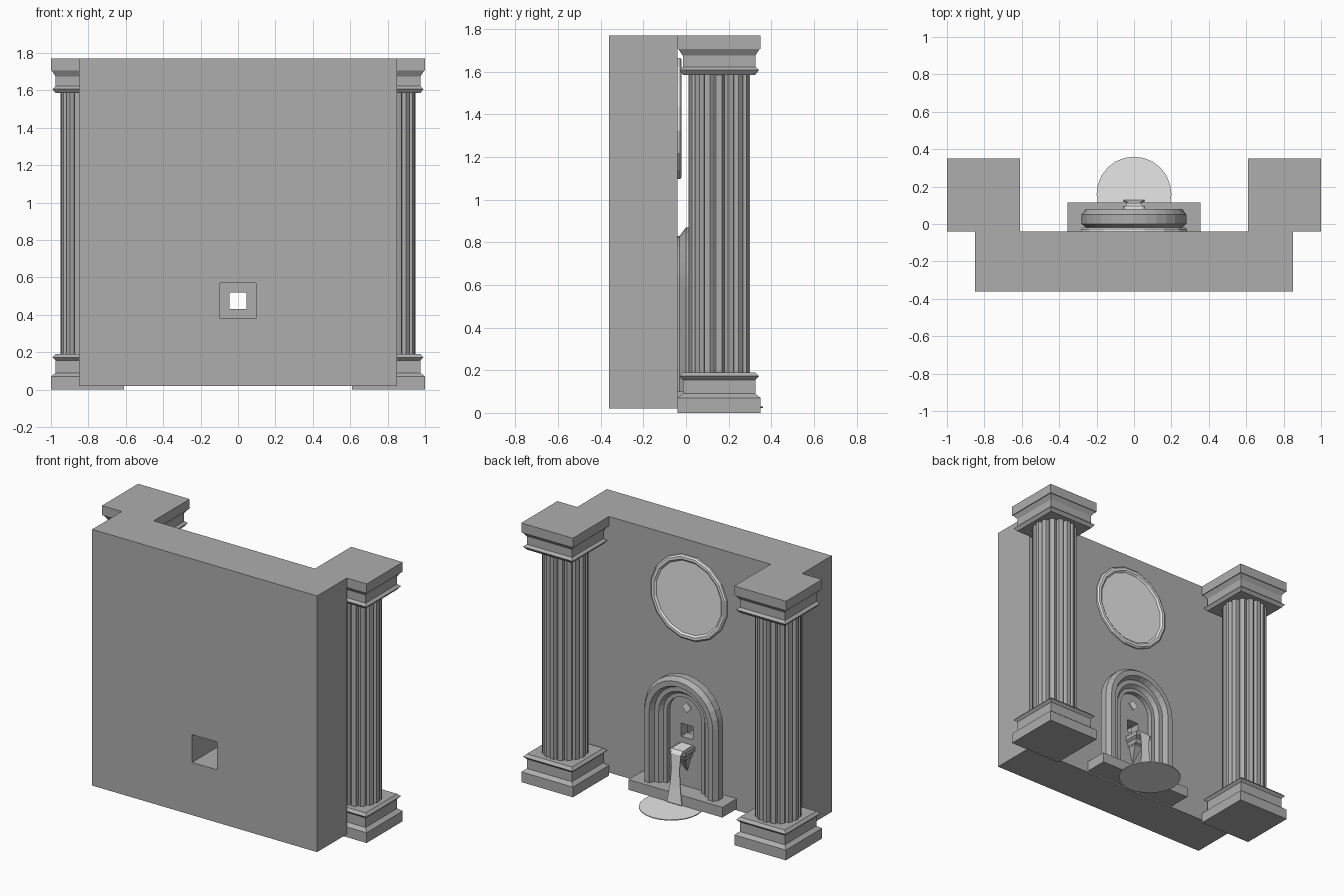
import bpy, bmesh, math

if "Cube" in bpy.data.objects:
    bpy.data.objects.remove(bpy.data.objects["Cube"])


def material(name, v):
    m = bpy.data.materials.new(name)
    m.diffuse_color = (v, v, v, 1)
    m.use_nodes = True
    m.node_tree.nodes["Principled BSDF"].inputs["Base Color"].default_value = m.diffuse_color
    return m


STONE = material("grey_stone", 0.42)
LIGHT = material("pale_grey", 0.8)


def make(name, verts, faces, mat):
    me = bpy.data.meshes.new(name)
    me.from_pydata(verts, [], faces)
    bm = bmesh.new()
    bm.from_mesh(me)
    bmesh.ops.recalc_face_normals(bm, faces=bm.faces)
    bm.to_mesh(me)
    bm.free()
    ob = bpy.data.objects.new(name, me)
    bpy.context.collection.objects.link(ob)
    me.materials.append(mat)
    return ob


def loft(name, rings, mat, caps=True, loop=False):
    """Bridge equal-length closed rings of points."""
    n, k = len(rings[0]), len(rings)
    verts = [p for r in rings for p in r]
    faces = []
    for i in range(k if loop else k - 1):
        a, b = i * n, ((i + 1) % k) * n
        for j in range(n):
            q = (j + 1) % n
            faces.append((a + j, a + q, b + q, b + j))
    if caps and not loop:
        faces += [tuple(range(n)), tuple(range((k - 1) * n, k * n))]
    return make(name, verts, faces, mat)


def rect(x0, x1, y0, y1, z):
    return [(x0, y0, z), (x1, y0, z), (x1, y1, z), (x0, y1, z)]


def box(name, x0, x1, y0, y1, z0, z1, mat=STONE):
    return loft(name, [rect(x0, x1, y0, y1, z0), rect(x0, x1, y0, y1, z1)], mat)


def cut(ob, *bounds):
    c = box("cutter", *bounds)
    c.hide_render = True
    m = ob.modifiers.new("cut", 'BOOLEAN')
    m.operation, m.solver, m.object = 'DIFFERENCE', 'EXACT', c
    bpy.context.view_layer.objects.active = ob
    bpy.ops.object.modifier_apply(modifier=m.name)
    bpy.data.objects.remove(c)


# wall with a deep square recess and a small through hole
HOLE = (-0.046, 0.046, -0.5, 0.2, 0.43, 0.52)
wall = box("wall", -0.85, 0.85, -0.36, -0.04, 0.02, 1.77)
cut(wall, -0.095, 0.095, -0.5, -0.08, 0.38, 0.57)
cut(wall, *HOLE)

# columns: square moulded base and capital, fluted shaft
CY = 0.155
BASE = [(.195, 0), (.195, .07), (.17, .09), (.17, .155), (.187, .172), (.17, .19)]
CAP = [(.17, 1.585), (.187, 1.607), (.17, 1.622), (.17, 1.675), (.19, 1.705),
       (.195, 1.705), (.195, 1.77)]
for side, sx in (("left", -1), ("right", 1)):
    cx = 0.805 * sx
    for part, prof in (("base", BASE), ("capital", CAP)):
        loft(f"column_{part}_{side}",
             [rect(cx - h, cx + h, CY - h, CY + h, z) for h, z in prof], STONE)
    rings = []
    for z in (0.185, 1.59):
        ring = []
        for i in range(16):
            for off, r in ((-0.25, .145), (0.25, .145), (0.5, .127)):
                a = (i + off) * math.tau / 16
                ring.append((cx + r * math.cos(a), CY + r * math.sin(a), z))
        rings.append(ring)
    loft(f"column_shaft_{side}", rings, STONE)

# arch surround: one cross-section carried up, round and down
AZ, FOOT = 0.59, 0.095
ARCH = [(.24, -.045), (.24, -.03), (.28, 0), (.28, .05), (.258, .08), (.222, .08),
        (.205, .045), (.175, .045), (.155, .02), (.13, .02), (.13, -.045)]


def arch_path(r, y, steps=14):
    pts = [(r, y, FOOT)]
    for i in range(steps + 1):
        a = math.pi * i / steps
        pts.append((r * math.cos(a), y, AZ + r * math.sin(a)))
    return pts + [(-r, y, FOOT)]


paths = [arch_path(r, y) for r, y in ARCH]
loft("arch_surround", [[p[i] for p in paths] for i in range(len(paths[0]))], STONE)

# panel inside the arch, pierced by the hole
panel = loft("arch_panel", [arch_path(.14, -.045), arch_path(.14, -.012)], STONE)
cut(panel, *HOLE)

# doorstep slab
box("step_slab", -.355, .355, -.04, .115, .03, .10)

# small diamond plate above the hole
D = .035
loft("diamond_plate", [[(D, y, .64), (0, y, .64 + D), (-D, y, .64), (0, y, .64 - D)]
                       for y in (-.012, -.005)], LIGHT)


# round medallion: rim and recessed disc
def circle(r, y, n=16, z=1.38):
    return [(r * math.cos((i + .5) * math.tau / n), y, z + r * math.sin((i + .5) * math.tau / n))
            for i in range(n)]


loft("medallion_rim", [circle(.29, -.042), circle(.29, -.028), circle(.28, -.02),
                       circle(.262, -.02), circle(.25, -.03), circle(.25, -.042)],
     LIGHT, loop=True)
loft("medallion_disc", [circle(.253, -.042), circle(.253, -.03)], LIGHT)

# spout bracket, stepping down to a point
SPOUT = [(.385, .058, .095), (.355, .058, .095), (.342, .044, .075), (.315, .04, .065),
         (.305, .03, .045), (.21, .004, -.008)]
loft("spout_bracket", [rect(-h, h, -.04, y, z) for z, h, y in SPOUT], STONE)

# falling water as a thin ribbon
STREAM = [(-.02, .385, .042), (.09, .385, .045), (.105, .36, .038), (.108, .26, .03),
          (.113, .14, .04), (.122, .03, .056)]
T = .006
loft("water_stream", [[(-h, y, z), (h, y, z), (h, y + T, z + T), (-h, y + T, z + T)]
                      for y, z, h in STREAM], LIGHT)

# pool disc
loft("water_pool", [[(.2 * math.cos(i * math.tau / 24), .16 + .2 * math.sin(i * math.tau / 24), z)
                     for i in range(24)] for z in (.024, .03)], LIGHT)
